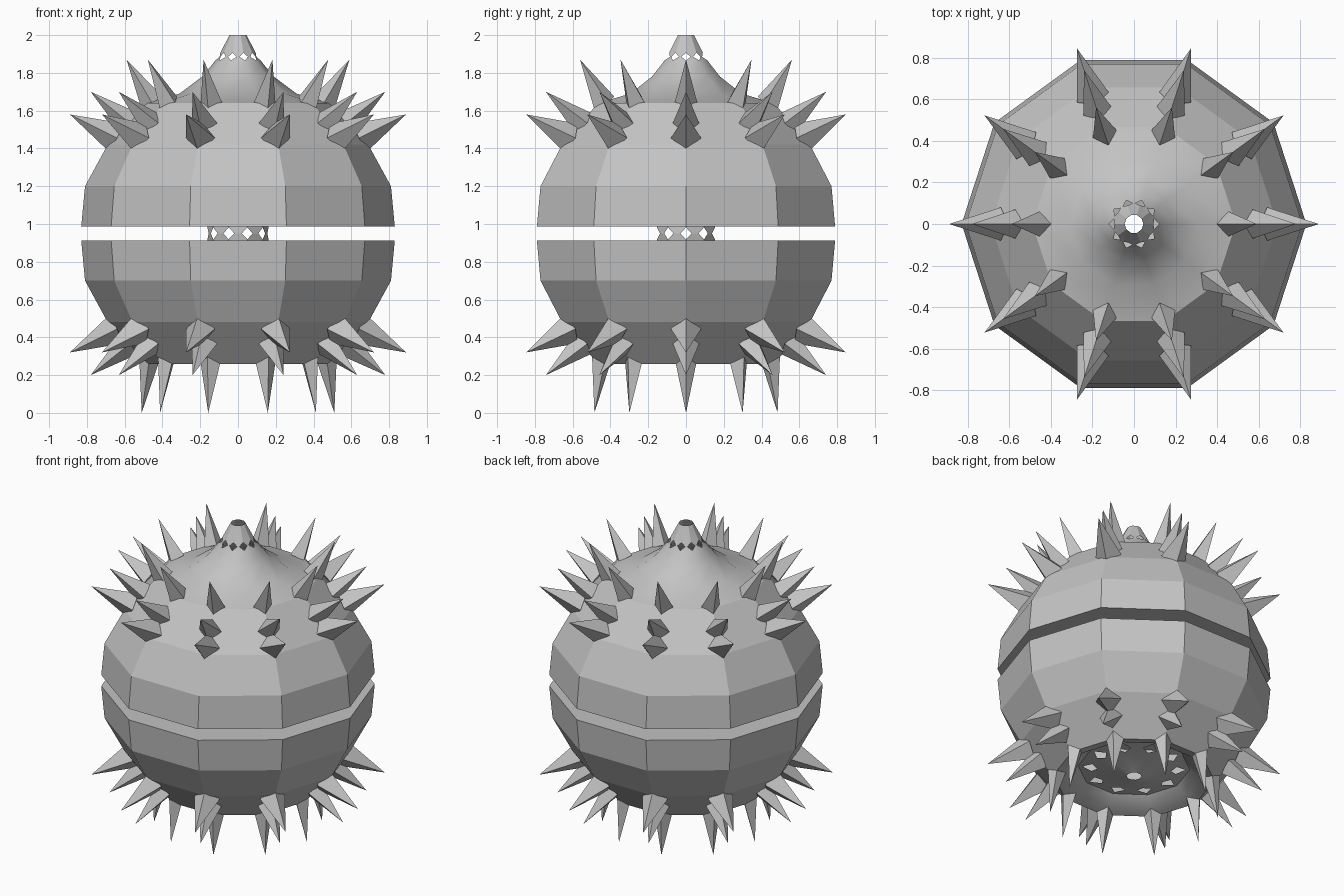
import bpy, bmesh, math
from mathutils import Vector

if "Cube" in bpy.data.objects:
    bpy.data.objects.remove(bpy.data.objects["Cube"], do_unlink=True)

SIDES = 10
MID = 0.95  # height of the gap between the halves

grey = bpy.data.materials.new("plain_grey")
grey.use_nodes = True
colour = (0.55, 0.55, 0.55, 1)
grey.diffuse_color = colour
grey.node_tree.nodes["Principled BSDF"].inputs["Base Color"].default_value = colour


def polar(r, z, i):
    a = math.tau * i / SIDES
    return Vector((r * math.cos(a), r * math.sin(a), z))


def finish(bm, name, smooth=None):
    mesh = bpy.data.meshes.new(name)
    bm.to_mesh(mesh)
    bm.free()
    mesh.materials.append(grey)
    obj = bpy.data.objects.new(name, mesh)
    bpy.context.collection.objects.link(obj)
    if smooth:
        bpy.ops.object.select_all(action='DESELECT')
        obj.select_set(True)
        bpy.context.view_layer.objects.active = obj
        bpy.ops.object.shade_smooth_by_angle(angle=math.radians(smooth))
    return obj


def lathe(name, profile, hole_ring=None, hole=0.03, smooth=None, flip=False):
    """Ten-sided turned shell; one ring of corners may be cut into diamond holes."""
    bm = bmesh.new()
    rings = [[bm.verts.new(polar(r, z, i)) for i in range(SIDES)] for r, z in profile]
    for low, high in zip(rings, rings[1:]):
        for i in range(SIDES):
            j = (i + 1) % SIDES
            quad = (low[i], low[j], high[j], high[i])
            bm.faces.new(quad[::-1] if flip else quad)
    if hole_ring is not None:
        spots = [v.co.copy() for v in rings[hole_ring]]
        bmesh.ops.bevel(bm, geom=rings[hole_ring], offset=hole, segments=1,
                        profile=0.5, affect='VERTICES')
        cut = [f for f in bm.faces
               if any((f.calc_center_median() - s).length < hole * 0.4 for s in spots)]
        bmesh.ops.delete(bm, geom=cut, context='FACES')
    return finish(bm, name, smooth)


def spike_row(name, base, tip, half_height, half_width):
    """A ring of four-sided spikes given by base centre and tip as (radius, height)."""
    bm = bmesh.new()
    b, t = Vector(base), Vector(tip)
    axis = (t - b).normalized()
    side = Vector((axis.y, -axis.x)) * half_height
    b -= axis * 0.01
    for i in range(SIDES):
        across = polar(1, 0, i).cross(Vector((0, 0, 1))) * half_width
        mid = polar(b.x, b.y, i)
        corners = [polar(*(b + side), i), mid + across, polar(*(b - side), i), mid - across]
        ring = [bm.verts.new(c) for c in corners]
        top = bm.verts.new(polar(t.x, t.y, i))
        bm.faces.new(ring)
        for k in range(4):
            bm.faces.new((ring[k], ring[(k + 1) % 4], top))
    bmesh.ops.recalc_face_normals(bm, faces=bm.faces)
    return finish(bm, name)


def mirrored(points):
    return [(r, 2 * MID - z) for r, z in points]


# Upper and lower shells, each with its nearly flat inner face at the gap
shell = [(0.17, 0.992), (0.83, 0.987), (0.81, 1.2), (0.69, 1.42), (0.49, 1.64)]
lathe("upper_shell", shell)
lathe("lower_shell", mirrored(shell), flip=True)

# Flared nozzle with a ring of vents
nozzle = [(0.49, 1.64), (0.31, 1.69), (0.19, 1.78), (0.14, 1.84), (0.105, 1.885), (0.045, 2.0)]
lathe("top_nozzle", nozzle, hole_ring=4, hole=0.025, smooth=32)

# Recessed underside with vents and a centre hole
recess = [(0.49, 0.26), (0.41, 0.28), (0.34, 0.33), (0.27, 0.32), (0.15, 0.3), (0.045, 0.27)]
lathe("bottom_recess", recess, hole_ring=3, hole=0.045, smooth=32, flip=True)

# Vented tube joining the halves
lathe("centre_tube", [(0.16, 0.9), (0.165, MID), (0.16, 1.0)], hole_ring=1, hole=0.032)

# Spikes: two rows shared by both halves, and a last row that differs
rows = {"outer": ([(0.65, 1.46), (0.89, 1.58)], 0.085, 0.08),
        "middle": ([(0.58, 1.54), (0.78, 1.7)], 0.07, 0.07)}
for label, (line, height, width) in rows.items():
    spike_row("upper_" + label + "_spikes", *line, height, width)
    spike_row("lower_" + label + "_spikes", *mirrored(line), height, width)
spike_row("upper_inner_spikes", (0.46, 1.65), (0.59, 1.87), 0.065, 0.06)
spike_row("lower_inner_spikes", (0.47, 0.28), (0.51, 0.0), 0.055, 0.06)
